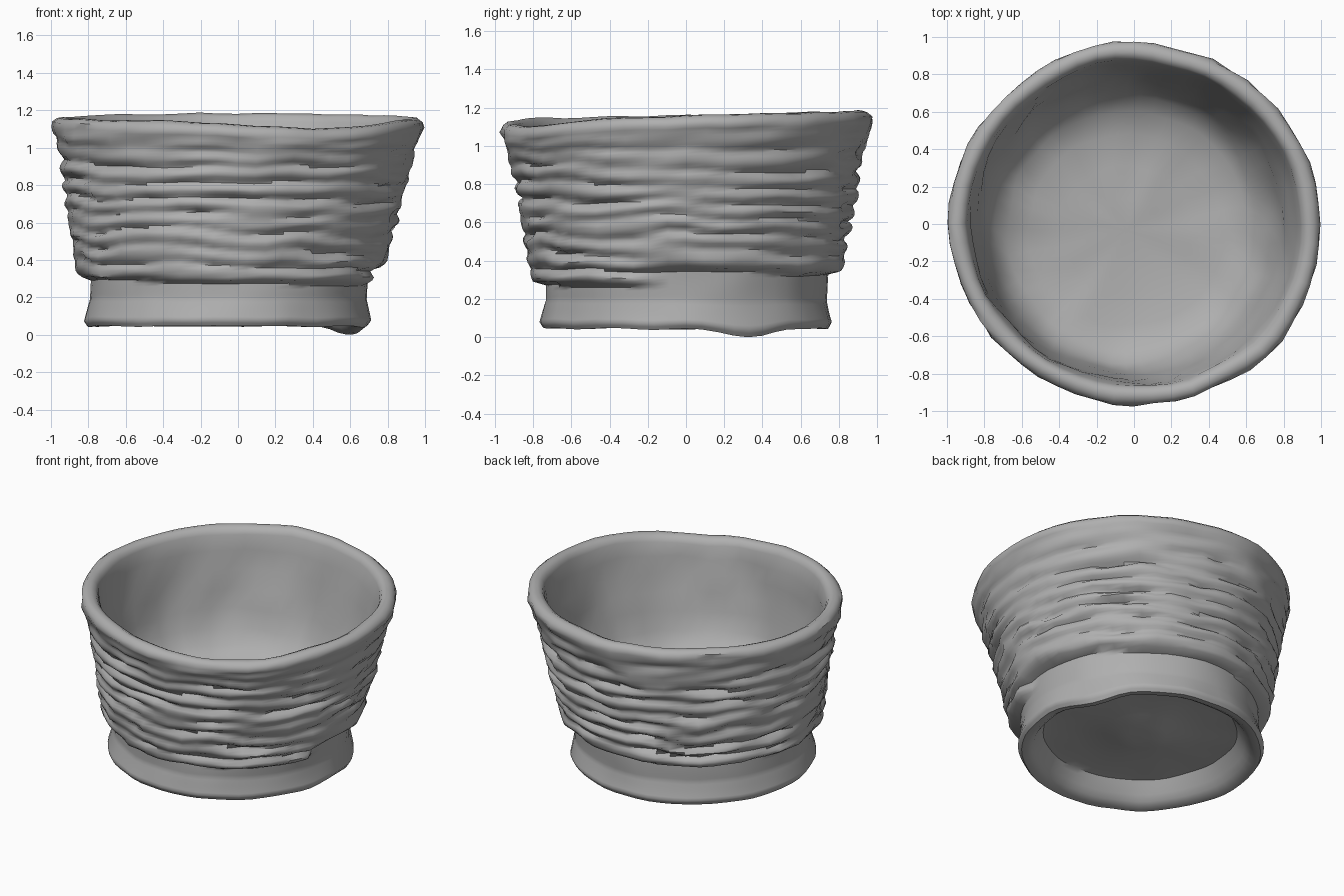
import bpy
import bmesh
import math
from mathutils import Vector, noise

if "Cube" in bpy.data.objects:
    bpy.data.objects.remove(bpy.data.objects["Cube"], do_unlink=True)

SEGMENTS = 56
PITCH = 0.09                    # height climbed by the coil in one turn
COIL_END = math.radians(-15)    # where the lowest coil stops

clay = bpy.data.materials.new("grey clay")
clay.use_nodes = True
COLOUR = (0.43, 0.43, 0.43, 1)
clay.diffuse_color = COLOUR
clay.node_tree.nodes["Principled BSDF"].inputs["Base Color"].default_value = COLOUR


def interpolate(points, t):
    for (t0, r0), (t1, r1) in zip(points, points[1:]):
        if t <= t1:
            return r0 + (r1 - r0) * max(0, (t - t0) / (t1 - t0))
    return points[-1][1]


def bump(angle, centre, width):
    """Soft local weight around one direction, in degrees."""
    d = (math.degrees(angle) - centre + 180) % 360 - 180
    return math.exp(-(d / width) ** 2)


# Radius against height for foot and body, and rim radius against direction
FOOT = [(0.05, 0.745), (0.08, 0.768), (0.13, 0.755), (0.2, 0.738), (0.4, 0.745)]
BODY = [(0.25, 0.8), (0.4, 0.835), (0.6, 0.878), (0.8, 0.917), (1.0, 0.96), (1.12, 1.0)]
OUTLINE = [(0, 1.0), (15, 1.0), (36, 0.99), (59, 0.975), (78, 0.965), (100, 0.99),
           (126, 0.97), (155, 0.99), (180, 1.0), (204, 0.985), (224, 0.975),
           (245, 0.967), (270, 0.972), (288, 0.985), (298, 0.97), (313, 1.018),
           (337, 1.01), (360, 1.0)]


def outer_radius(angle, z):
    """Plain foot below, one long wound coil above."""
    turn = ((angle - COIL_END) / math.tau) % 1
    coil_bottom = 0.36 - PITCH * turn
    if z < coil_bottom:
        return interpolate(FOOT, z)
    around = Vector((math.cos(angle), math.sin(angle), 0))
    lift = Vector((0, 0, z))
    # Coils wander up and down, and are smeared flat in places
    wander = 0.6 * noise.noise(around * 2.6 + lift * 3)
    phase = (z - coil_bottom) / PITCH + wander * min(1, (z - coil_bottom) / 0.1)
    groove = 1 - abs(math.sin(math.pi * phase)) ** 0.8
    depth = 0.034 + 0.055 * noise.noise(around * 3.5 + lift * 8)
    depth = max(0.004, depth) * min(1, max(0, (1.12 - z) / 0.25))
    dimple = 0.018 * noise.noise(around * 7 + lift * 14)
    return interpolate(BODY, z) - depth * groove + dimple


def place(angle, r, z, rough, shift):
    """Hand-made wobble: leaning, sagging rim, uneven outline and foot."""
    height = min(1, max(0, z / 1.1))
    r *= 1 + (interpolate(OUTLINE, math.degrees(angle)) - 1) * height
    z += height ** 4 * (0.008 + 0.02 * math.sin(angle) - 0.045 * bump(angle, -62, 28))
    z -= 0.05 * bump(angle, 25, 14) * max(0, 1 - z / 0.25) * min(1, r / 0.7) ** 4
    x = r * math.cos(angle) - 0.06 * (1 - height)
    y = r * math.sin(angle) - shift * (1 - height)
    p = Vector((x, y, z))
    return p + noise.noise_vector(p * 4.5) * rough


# Rows run from under the foot, up the outside, over the rim and down inside
underside = [(0.08, 0.145), (0.16, 0.15), (0.24, 0.175), (0.4, 0.18), (0.54, 0.19),
             (0.6, 0.185), (0.615, 0.16), (0.645, 0.11), (0.67, 0.075), (0.705, 0.052)]
outside = [(None, 0.05 + 0.0165 * i) for i in range(65)]
rim = [(0.99, 1.135), (0.965, 1.155), (0.935, 1.16), (0.905, 1.145), (0.89, 1.115)]
inside = [(0.87, 1.02), (0.85, 0.9), (0.825, 0.78), (0.8, 0.66), (0.765, 0.54),
          (0.715, 0.45), (0.64, 0.39), (0.52, 0.36), (0.35, 0.35), (0.17, 0.35)]

bm = bmesh.new()
rings = []
for rows, rough, shift in ((underside, 0.01, 0), (outside, 0.01, 0),
                           (rim, 0.01, 0), (inside, 0.025, 0.05)):
    for r, z in rows:
        ring = []
        for i in range(SEGMENTS):
            a = math.tau * i / SEGMENTS
            radius = outer_radius(a, z) if r is None else r
            ring.append(bm.verts.new(place(a, radius, z, rough, shift)))
        rings.append(ring)

for low, high in zip(rings, rings[1:]):
    for i in range(SEGMENTS):
        j = (i + 1) % SEGMENTS
        bm.faces.new((low[i], low[j], high[j], high[i]))

# Close the middle of the underside and of the floor
under_centre = bm.verts.new((-0.05, 0, 0.145))
floor_centre = bm.verts.new((-0.04, -0.035, 0.35))
for i in range(SEGMENTS):
    j = (i + 1) % SEGMENTS
    bm.faces.new((under_centre, rings[0][j], rings[0][i]))
    bm.faces.new((floor_centre, rings[-1][i], rings[-1][j]))

# Stand the pot on the ground, centred
spans = []
for axis in range(3):
    values = [v.co[axis] for v in bm.verts]
    spans.append((min(values), max(values)))
middle = Vector((sum(spans[0]) / 2, sum(spans[1]) / 2, spans[2][0]))
bmesh.ops.translate(bm, verts=bm.verts[:], vec=-middle)
bmesh.ops.recalc_face_normals(bm, faces=bm.faces[:])

mesh = bpy.data.meshes.new("coiled_bowl")
bm.to_mesh(mesh)
bm.free()
mesh.materials.append(clay)
bowl = bpy.data.objects.new("coiled_bowl", mesh)
bpy.context.collection.objects.link(bowl)
bpy.context.view_layer.objects.active = bowl
bowl.select_set(True)
bpy.ops.object.shade_smooth_by_angle(angle=math.radians(50))
